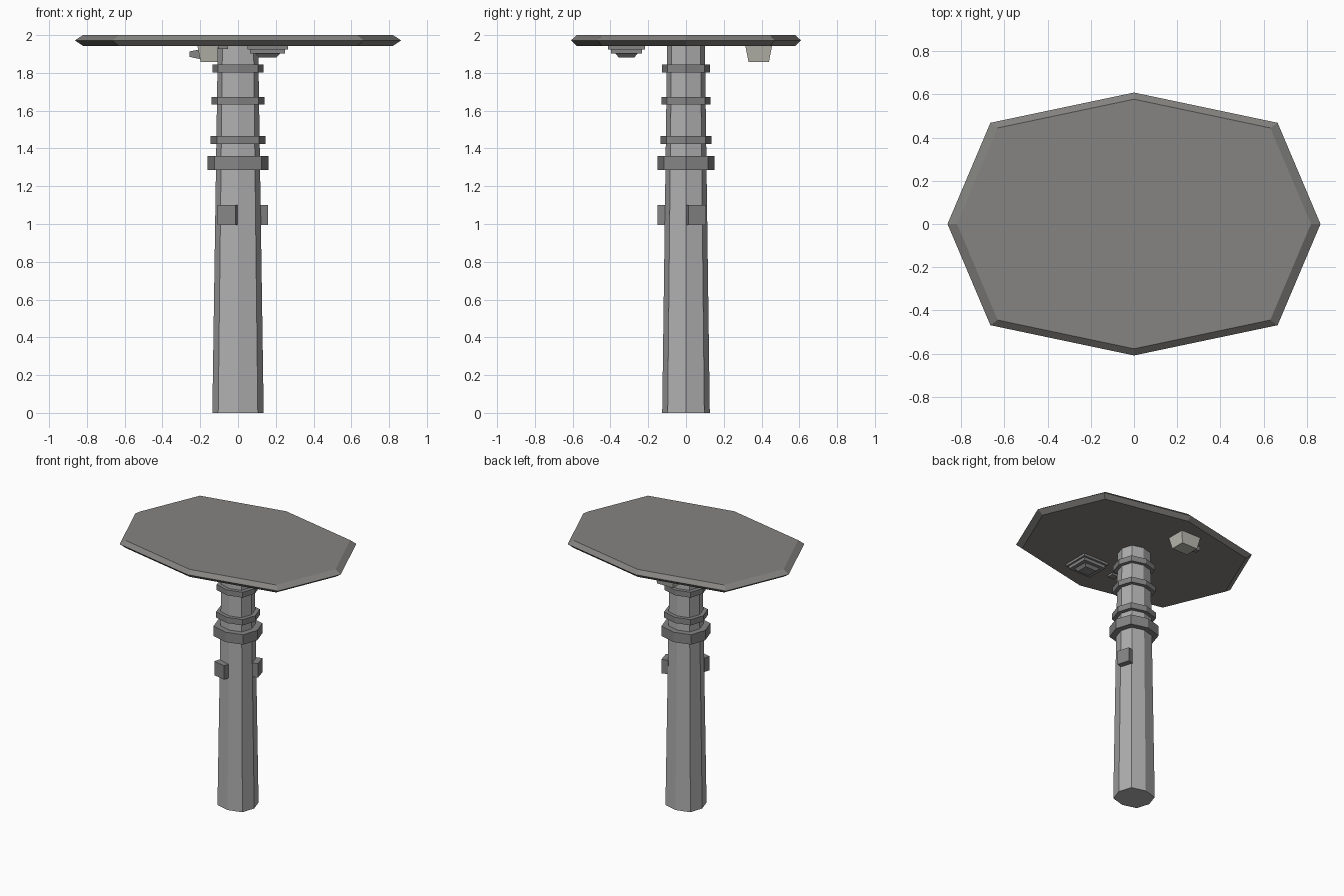
import bpy, bmesh
from math import radians
from mathutils import Matrix, Vector

if "Cube" in bpy.data.objects:
    bpy.data.objects.remove(bpy.data.objects["Cube"])


def paint(name, r, g, b):
    m = bpy.data.materials.new(name)
    m.diffuse_color = (r, g, b, 1)
    m.use_nodes = True
    m.node_tree.nodes["Principled BSDF"].inputs["Base Color"].default_value = m.diffuse_color
    return m


DARK = paint("dark_grey", 0.232, 0.228, 0.218)
MID = paint("mid_grey", 0.43, 0.43, 0.43)
METAL = paint("collar_grey", 0.235, 0.235, 0.235)
CLAY = paint("warm_grey", 0.50, 0.49, 0.44)


def loft(name, rings, mat):
    """Skin a stack of equally sized vertex rings and cap both ends."""
    bm = bmesh.new()
    rows = [[bm.verts.new(p) for p in ring] for ring in rings]
    n = len(rows[0])
    for a, b in zip(rows, rows[1:]):
        for i in range(n):
            j = (i + 1) % n
            bm.faces.new((a[i], a[j], b[j], b[i]))
    bm.faces.new(rows[0][::-1])
    bm.faces.new(rows[-1])
    bmesh.ops.recalc_face_normals(bm, faces=bm.faces)
    mesh = bpy.data.meshes.new(name)
    bm.to_mesh(mesh)
    bm.free()
    mesh.materials.append(mat)
    ob = bpy.data.objects.new(name, mesh)
    bpy.context.collection.objects.link(ob)
    return ob


def octagon(rx, ry, z, k=0.77):
    """Octagon with points on the axes and diagonals at k times the radii."""
    shape = [(1, 0), (k, k), (0, 1), (-k, k), (-1, 0), (-k, -k), (0, -1), (k, -k)]
    return [(x * rx, y * ry, z) for x, y in shape]


def rect(cx, cy, hx, hy, z):
    return [(cx + sx * hx, cy + sy * hy, z)
            for sx, sy in ((-1, -1), (1, -1), (1, 1), (-1, 1))]


# Table top with bevelled rim
loft("table_top", [octagon(0.82, 0.578, 1.943),
                   octagon(0.864, 0.609, 1.972),
                   octagon(0.82, 0.578, 2.0)], DARK)

# Tapered post
loft("post", [octagon(0.136, 0.126, 0), octagon(0.107, 0.10, 1.95)], MID)

# Collars around the post
for i, (z0, z1, rx, ry) in enumerate([(1.285, 1.36, 0.162, 0.15),
                                      (1.423, 1.467, 0.145, 0.134),
                                      (1.632, 1.673, 0.141, 0.131),
                                      (1.803, 1.845, 0.136, 0.127)]):
    loft(f"collar_{i + 1}", [octagon(rx, ry, z0), octagon(rx, ry, z1)], METAL)

# Small blocks lying flat on two post faces
for name, x, y, hx, hy, turn in (("front_block", -0.055, -0.115, 0.05, 0.024, -14),
                                 ("side_block", 0.123, 0.052, 0.024, 0.048, 16)):
    block = loft(name, [rect(0, 0, hx, hy, z) for z in (-0.053, 0.053)], METAL)
    block.matrix_world = (Matrix.Translation(Vector((x, y, 1.048)))
                          @ Matrix.Rotation(radians(turn), 4, 'Z'))

# Stepped plate stack under the table
for i, (hx, hy, z0, z1, taper) in enumerate([(0.107, 0.098, 1.925, 1.95, 1),
                                             (0.093, 0.083, 1.902, 1.925, 1),
                                             (0.065, 0.058, 1.882, 1.902, 0.72)]):
    loft(f"plate_{i + 1}", [rect(0.157, -0.315, hx * taper, hy * taper, z0),
                            rect(0.157, -0.315, hx, hy, z1)], METAL)

# Tapered cup with handle under the table
loft("cup", [rect(-0.132, 0.385, 0.066, 0.054, 1.858),
             rect(-0.132, 0.385, 0.084, 0.072, 1.95)], CLAY)
loft("cup_handle", [[(x, 0.38 + sy * 0.018, 1.899 + sz * h)
                     for sy, sz in ((-1, -1), (1, -1), (1, 1), (-1, 1))]
                    for x, h in ((-0.258, 0.014), (-0.20, 0.026))], METAL)

# Small token under the table
loft("token", [rect(-0.08, -0.32, 0.026, 0.024, z) for z in (1.927, 1.95)], METAL)
